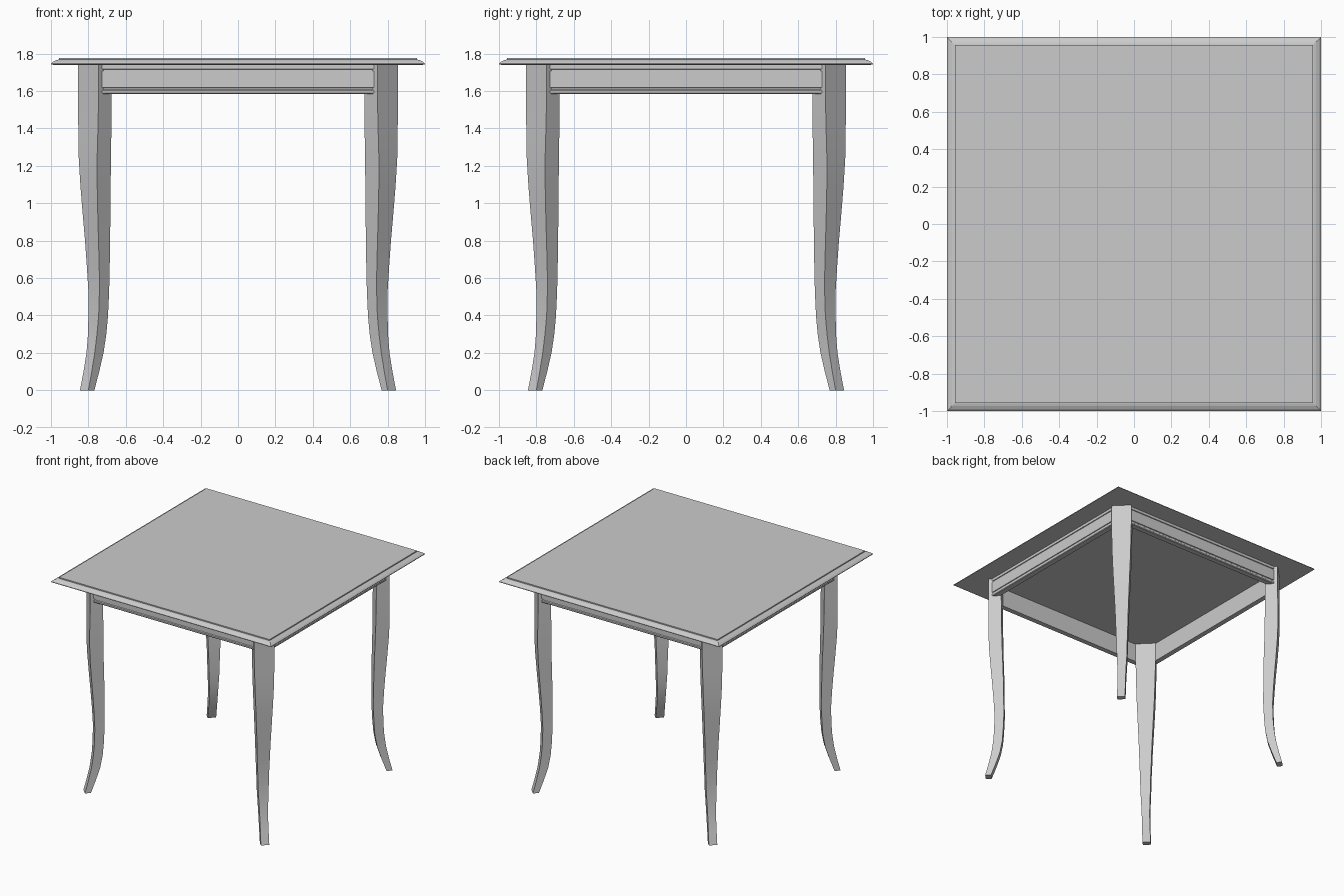
import bpy, bmesh

if "Cube" in bpy.data.objects:
    bpy.data.objects.remove(bpy.data.objects["Cube"])


def loft(name, rings, smooth=False):
    """Skin a stack of four-cornered rings and cap both ends."""
    bm = bmesh.new()
    loops = [[bm.verts.new(p) for p in ring] for ring in rings]
    n = len(loops[0])
    for lo, hi in zip(loops, loops[1:]):
        for i in range(n):
            j = (i + 1) % n
            bm.faces.new((lo[i], lo[j], hi[j], hi[i]))
    bm.faces.new(loops[0][::-1])
    bm.faces.new(loops[-1])
    bmesh.ops.recalc_face_normals(bm, faces=bm.faces)
    mesh = bpy.data.meshes.new(name)
    bm.to_mesh(mesh)
    bm.free()
    obj = bpy.data.objects.new(name, mesh)
    bpy.context.collection.objects.link(obj)
    if smooth:
        bpy.ops.object.select_all(action='DESELECT')
        bpy.context.view_layer.objects.active = obj
        obj.select_set(True)
        bpy.ops.object.shade_smooth_by_angle()
    return obj


# Square top with moulded edge and small step: (half width, height)
top_profile = [(0.985, 1.74), (1.0, 1.742), (1.0, 1.747), (0.988, 1.757),
               (0.972, 1.765), (0.96, 1.768), (0.957, 1.768), (0.957, 1.777)]
loft("table_top", [[(-r, -r, z), (r, -r, z), (r, r, z), (-r, r, z)]
                   for r, z in top_profile])

# Curved legs, rectangular section turned 45 degrees:
# (height, outer corner far, outer corner near, inner corner near)
leg_stations = [(0.0, 0.845, 0.80, 0.768), (0.10, 0.826, 0.782, 0.742),
                (0.20, 0.81, 0.766, 0.719), (0.30, 0.802, 0.754, 0.704),
                (0.40, 0.80, 0.745, 0.695), (0.53, 0.80, 0.741, 0.689),
                (0.66, 0.808, 0.742, 0.686), (0.80, 0.818, 0.746, 0.684),
                (0.95, 0.831, 0.75, 0.682), (1.10, 0.843, 0.753, 0.681),
                (1.25, 0.852, 0.753, 0.679), (1.40, 0.854, 0.749, 0.677),
                (1.58, 0.855, 0.745, 0.676), (1.74, 0.855, 0.745, 0.676)]
for side, sx in (("left", -1), ("right", 1)):
    for end, sy in (("front", -1), ("back", 1)):
        rings = []
        for z, a, b, c in leg_stations:
            d = b - c
            corners = [(a, b), (b, a), (c, a - d), (a - d, c)]
            rings.append([(sx * x, sy * y, z) for x, y in corners])
        loft(f"{end}_{side}_leg", rings, smooth=True)

# Aprons with a bead along the top and bottom: (distance from centre, height)
apron_profile = [(0.79, 1.585), (0.832, 1.585), (0.836, 1.59), (0.836, 1.602),
                 (0.83, 1.607), (0.83, 1.616), (0.836, 1.618), (0.836, 1.706),
                 (0.83, 1.708), (0.83, 1.716), (0.836, 1.718), (0.836, 1.74),
                 (0.79, 1.74)]
half = 0.74
for name, s, along_x in (("front_apron", -1, True), ("back_apron", 1, True),
                         ("left_apron", -1, False), ("right_apron", 1, False)):
    # Ends follow the leg sides, so they stay buried in the legs
    rings = []
    for e in (-1, 1):
        ring = []
        for r, z in apron_profile:
            t = e * (half + r - 0.845)
            ring.append((t, s * r, z) if along_x else (s * r, t, z))
        rings.append(ring)
    loft(name, rings)
